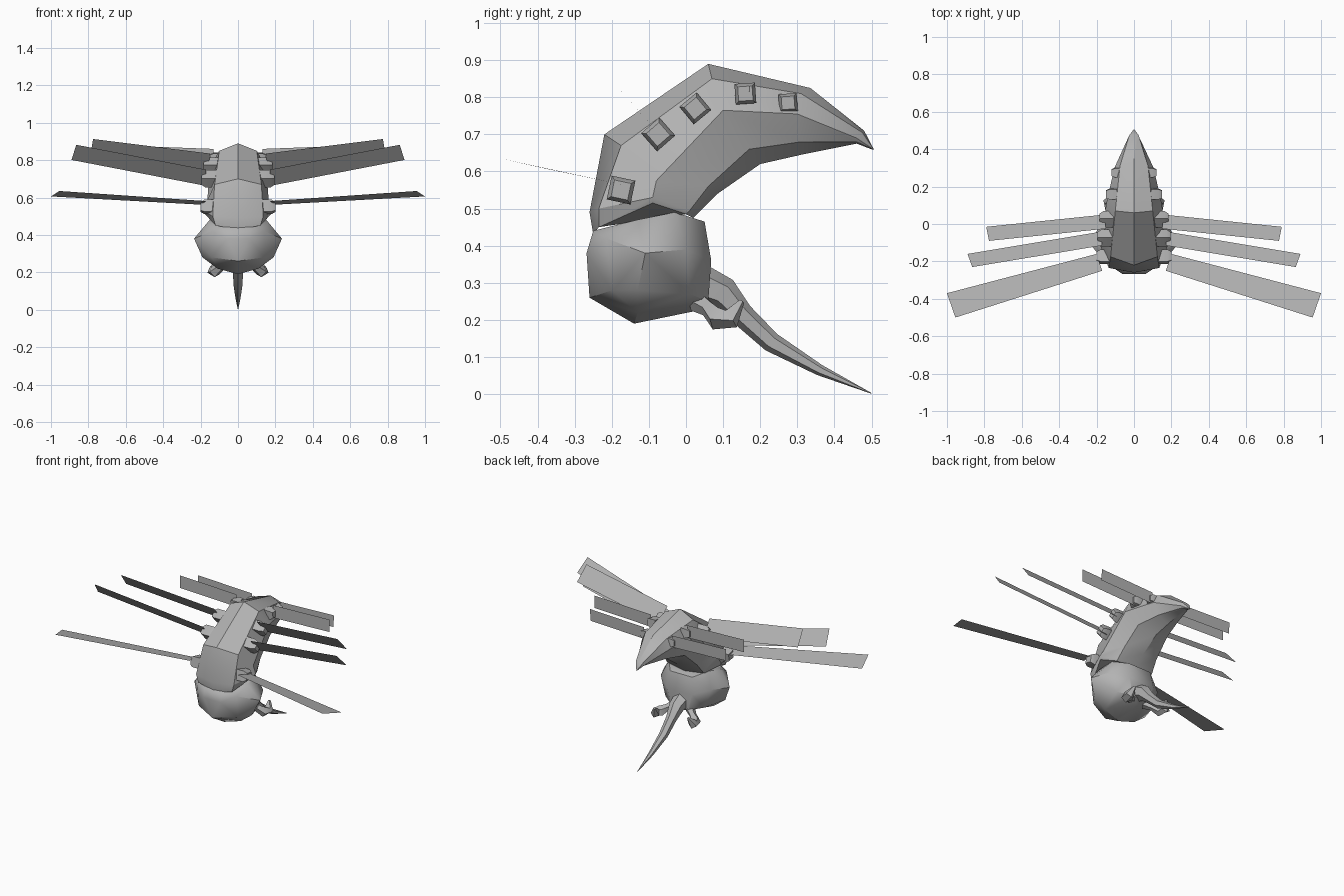
import bpy, bmesh
from math import cos, sin, pi
from mathutils import Vector

if "Cube" in bpy.data.objects:
    bpy.data.objects.remove(bpy.data.objects["Cube"])

grey = bpy.data.materials.new("dark_grey")
grey.diffuse_color = (.45, .45, .45, 1)
grey.use_nodes = True
grey.node_tree.nodes["Principled BSDF"].inputs["Base Color"].default_value = grey.diffuse_color


def finish(name, bm, angle=0.6):
    bmesh.ops.remove_doubles(bm, verts=bm.verts, dist=0.0005)
    bmesh.ops.recalc_face_normals(bm, faces=bm.faces)
    me = bpy.data.meshes.new(name)
    bm.to_mesh(me)
    bm.free()
    me.materials.append(grey)
    ob = bpy.data.objects.new(name, me)
    bpy.context.collection.objects.link(ob)
    bpy.ops.object.select_all(action='DESELECT')
    ob.select_set(True)
    bpy.context.view_layer.objects.active = ob
    bpy.ops.object.shade_smooth_by_angle(angle=angle)
    return ob


def mirror(ob):
    ob.modifiers.new("mirror", 'MIRROR')


def loft(name, rings, angle=0.6):
    bm = bmesh.new()
    loops = [[bm.verts.new(p) for p in r] for r in rings]
    n = len(rings[0])
    for a, b in zip(loops, loops[1:]):
        for i in range(n):
            j = (i + 1) % n
            bm.faces.new((a[i], a[j], b[j], b[i]))
    bm.faces.new(loops[0])
    bm.faces.new(loops[-1])
    return finish(name, bm, angle)


def tube(name, path, sides=6):
    """Loft round sections along a path of (x, y, z, radius)."""
    rings = []
    for k, p in enumerate(path):
        c = Vector(p[:3])
        d = Vector(path[min(k + 1, len(path) - 1)][:3]) - Vector(path[max(k - 1, 0)][:3])
        u = d.cross(Vector((1, 0, 0))).normalized()
        v = d.cross(u).normalized()
        rings.append([c + p[3] * (cos(2 * pi * i / sides) * u + sin(2 * pi * i / sides) * v)
                      for i in range(sides)])
    return loft(name, rings)


# Curved body: each half section runs back ridge, shell edge, side, belly, keel
sections = [
    [(0, -.25, .43), (.12, -.235, .45), (.18, -.09, .515), (.13, 0, .485), (0, .02, .475)],
    [(0, -.26, .49), (.135, -.235, .50), (.19, -.09, .53), (.13, .01, .495), (0, .035, .49)],
    [(0, -.22, .70), (.125, -.175, .67), (.165, -.08, .575), (.12, .06, .56), (0, .085, .54)],
    [(0, .06, .89), (.10, .07, .85), (.15, .10, .765), (.11, .17, .66), (0, .20, .62)],
    [(0, .335, .825), (.075, .31, .81), (.105, .30, .755), (.07, .31, .68), (0, .31, .645)],
    [(0, .48, .71), (.025, .475, .705), (.03, .46, .69), (.02, .46, .68), (0, .46, .675)],
    [(.002 * x, .505, .66 + z) for x, z in ((0, .002), (1, .001), (1, 0), (1, -.001), (0, -.002))],
]
loft("body", [s + [(-x, y, z) for x, y, z in s[3:0:-1]] for s in sections])

# Faceted head as a hull of its corner points
half = [(0, -.26, .26), (.06, -.25, .44), (.06, -.268, .38), (.14, -.215, .42),
        (.14, -.20, .28), (.16, -.13, .47), (.14, -.03, .49), (.235, -.11, .38),
        (.19, -.13, .28), (.11, -.13, .22), (0, -.14, .19), (.18, .0, .39),
        (.14, .01, .27), (0, .03, .225), (.08, .05, .465), (.09, .068, .36), (.06, .06, .25)]
bm = bmesh.new()
for x, y, z in half:
    for s in ((1, -1) if x else (1,)):
        bm.verts.new((s * x, y, z))
bmesh.ops.convex_hull(bm, input=bm.verts)
finish("head", bm)

# Curved needle and the pair of short mouth parts
tube("needle", [(0, .03, .30, .055), (0, .10, .27, .046), (0, .15, .215, .032),
                (0, .23, .14, .027), (0, .36, .065, .015), (0, .50, .002, .001)])
mirror(tube("mouth_part", [(.05, .03, .25, .03), (.09, .06, .23, .022),
                           (.125, .085, .205, .033), (.135, .12, .205, .03),
                           (.12, .15, .25, .008)], 5))

# Wing mounts: x inner, x outer, y, z, size, tilt
mounts = [(.11, .20, -.175, .55, .066, -.21), (.11, .195, -.075, .70, .066, -.85),
          (.09, .185, .025, .77, .062, -.88), (.09, .15, .16, .81, .056, -1.5),
          (.06, .12, .275, .785, .05, -1.5)]
for k, (x0, x1, y, z, size, tilt) in enumerate(mounts):
    rings = []
    for x, s in ((x0, size), (x1 - .02, size), (x1, size * .7)):
        rings.append([(x, y + s * .7 * cos(tilt + pi / 4 + i * pi / 2),
                       z + s * .7 * sin(tilt + pi / 4 + i * pi / 2)) for i in range(4)])
    mirror(loft(f"wing_mount_{k + 1}", rings))

# Thin flat wing blades, corners in order around the blade
wings = [[(.20, -.16, .562), (1, -.37, .606), (.955, -.50, .635), (.17, -.25, .581)],
         [(.17, -.04, .662), (.89, -.16, .801), (.865, -.23, .882), (.17, -.115, .749)],
         [(.16, .05, .745), (.79, -.015, .823), (.775, -.09, .913), (.15, -.025, .835)],
         [(.13, .17, .78), (.535, .17, .795), (.535, .171, .875), (.13, .171, .86)],
         [(.10, .285, .755), (.485, .285, .77), (.485, .286, .845), (.10, .286, .83)]]
for k, corners in enumerate(wings):
    bm = bmesh.new()
    bm.faces.new([bm.verts.new(c) for c in corners])
    mirror(finish(f"wing_{k + 1}", bm))
